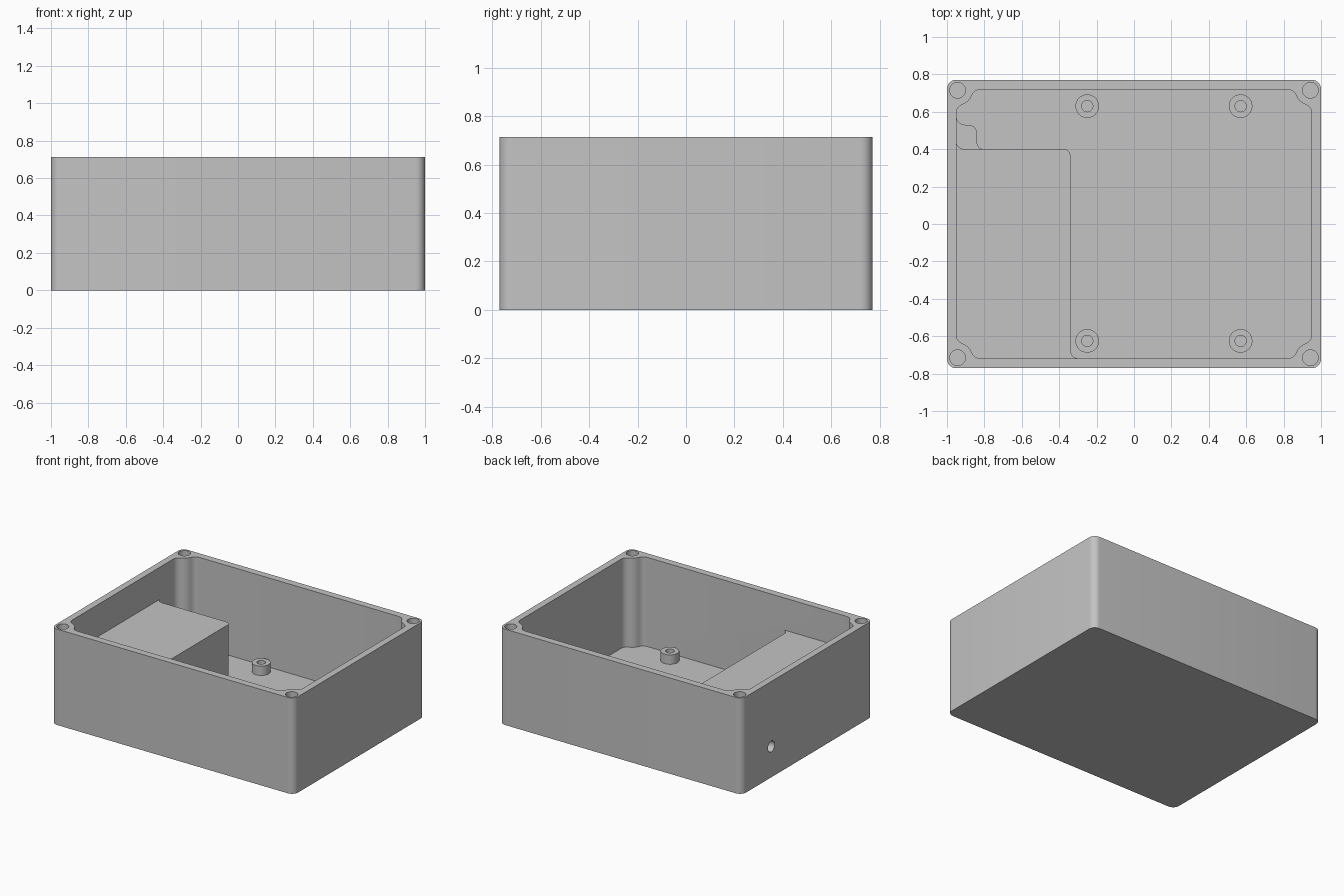
import bpy, bmesh, math
from mathutils import Vector, Matrix

cube = bpy.data.objects.get("Cube")
if cube:
    bpy.data.objects.remove(cube, do_unlink=True)

grey = bpy.data.materials.new("grey plastic")
grey.use_nodes = True
COLOR = (0.55, 0.55, 0.55, 1)
grey.diffuse_color = COLOR
grey.node_tree.nodes["Principled BSDF"].inputs["Base Color"].default_value = COLOR

W, D, H = 1.0, 0.771, 0.714         # half width, half depth, height
IX, IY, FLOOR = 0.95, 0.718, 0.05   # inner wall faces and floor level
SX, SY = 0.943, 0.715               # lid screw centres
TOP, CEIL = 0.475, 0.42             # housing top and its ceiling


def arc(c, r, a, b, n=8):
    return [Vector((c[0] + r * math.cos(a + (b - a) * i / n),
                    c[1] + r * math.sin(a + (b - a) * i / n))) for i in range(n + 1)]


def rounded(points, n=7):
    """Polygon from (x, y, radius) corners, each replaced by a tangent arc."""
    out = []
    for i, (x, y, r) in enumerate(points):
        p = Vector((x, y))
        if not r:
            out.append(p)
            continue
        u = (Vector(points[i - 1][:2]) - p).normalized()
        v = (Vector(points[(i + 1) % len(points)][:2]) - p).normalized()
        half = u.angle(v) / 2
        c = p + (u + v).normalized() * (r / math.sin(half))
        s, e = p + u * (r / math.tan(half)) - c, p + v * (r / math.tan(half)) - c
        a = math.atan2(s.y, s.x)
        turn = math.atan2(s.x * e.y - s.y * e.x, s.dot(e))
        out += arc(c, r, a, a + turn, n)
    return out


def box(x0, x1, y0, y1, r=0.0):
    return rounded([(x0, y0, r), (x1, y0, r), (x1, y1, r), (x0, y1, r)])


def circle(x, y, r, n=32):
    return arc((x, y), r, 0, 2 * math.pi, n)[:-1]


def prism(name, outline, z0, z1, matrix=None):
    bm = bmesh.new()
    face = bm.faces.new([bm.verts.new((p.x, p.y, z0)) for p in outline])
    top = bmesh.ops.extrude_face_region(bm, geom=[face])["geom"]
    bmesh.ops.translate(bm, vec=(0, 0, z1 - z0),
                        verts=[g for g in top if isinstance(g, bmesh.types.BMVert)])
    if matrix:
        bm.transform(matrix)
    bmesh.ops.recalc_face_normals(bm, faces=bm.faces)
    mesh = bpy.data.meshes.new(name)
    bm.to_mesh(mesh)
    bm.free()
    mesh.materials.append(grey)
    ob = bpy.data.objects.new(name, mesh)
    bpy.context.collection.objects.link(ob)
    return ob


def combine(target, tool, operation):
    mod = target.modifiers.new("bool", 'BOOLEAN')
    mod.operation, mod.object, mod.solver = operation, tool, 'EXACT'
    bpy.context.view_layer.objects.active = target
    bpy.ops.object.modifier_apply(modifier=mod.name)
    bpy.data.objects.remove(tool, do_unlink=True)


def finish(ob):
    bpy.ops.object.select_all(action='DESELECT')
    ob.select_set(True)
    bpy.context.view_layer.objects.active = ob
    bpy.ops.object.shade_smooth_by_angle(angle=math.radians(30))


def corner(sx, sy):
    """Inner wall outline around one screw post, counter-clockwise."""
    f, b = 0.05, 0.08
    post = Vector((SX, SY))
    c1 = Vector((IX - f, SY - math.sqrt((f + b) ** 2 - (SX - IX + f) ** 2)))
    c2 = Vector((SX - math.sqrt((f + b) ** 2 - (SY - IY + f) ** 2), IY - f))
    ang = lambda v: math.atan2(v.y, v.x)
    pts = arc(c1, f, 0, ang(post - c1))
    pts += arc(post, b, ang(c1 - post), ang(c2 - post))[1:-1]
    pts += arc(c2, f, ang(post - c2), math.pi / 2)
    pts = [Vector((p.x * sx, p.y * sy)) for p in pts]
    return pts if sx * sy > 0 else pts[::-1]


# Outer shell with its cavity
case = prism("enclosure", box(-W, W, -D, D, 0.05), 0, H)
cavity = corner(1, 1) + corner(-1, 1) + corner(-1, -1) + corner(1, -1)
combine(case, prism("cavity", cavity, FLOOR, H + 0.1), 'DIFFERENCE')

# Raised socket housing, flared into the walls
housing = rounded([(-0.975, -0.745, 0), (-0.29, -0.745, 0), (-0.29, -0.719, 0),
                   (-0.34, -0.719, 0.045), (-0.34, 0.4, 0.035), (-0.951, 0.4, 0.045),
                   (-0.951, 0.45, 0), (-0.975, 0.45, 0)])
combine(case, prism("housing", housing, 0.02, TOP), 'UNION')

# Lower boss for the socket screw
boss = rounded([(-0.975, 0.36, 0), (-0.79, 0.36, 0), (-0.79, 0.399, 0), (-0.84, 0.399, 0.04),
                (-0.84, 0.53, 0.045), (-0.951, 0.53, 0.05), (-0.951, 0.585, 0), (-0.975, 0.585, 0)])
combine(case, prism("boss", boss, 0.02, 0.37), 'UNION')

# Pocket inside the housing, keeping the corner post
pocket = corner(-1, -1) + [Vector(p) for p in ((-0.39, -IY), (-0.39, 0.35), (-IX, 0.35))]
combine(case, prism("pocket", pocket, FLOOR, CEIL), 'DIFFERENCE')

# Socket opening through the side wall: outline in y, z
side = Matrix(((0, 0, 1, 0), (1, 0, 0, 0), (0, 1, 0, 0), (0, 0, 0, 1)))
opening = rounded([(-0.685, FLOOR, 0), (0.33, FLOOR, 0.03), (0.33, 0.14, 0.03), (0.49, 0.14, 0.04),
                   (0.49, 0.32, 0.04), (0.33, 0.32, 0.03), (0.33, CEIL, 0.03), (-0.685, CEIL, 0)])
combine(case, prism("opening", opening, -1.1, -IX, side), 'DIFFERENCE')
combine(case, prism("socket_hole", circle(0.425, 0.23, 0.04), -1.1, -0.87, side), 'DIFFERENCE')

# Lid screw holes in the corner posts
for sx in (-1, 1):
    for sy in (-1, 1):
        combine(case, prism("hole", circle(sx * SX, sy * SY, 0.042), 0.46, H + 0.1), 'DIFFERENCE')
finish(case)

# Circuit board standoffs with blind holes
for x, side_name in ((-0.25, "right"), (0.57, "left")):
    for y, end in ((-0.625, "front"), (0.63, "back")):
        post = prism(f"standoff_{end}_{side_name}", circle(x, y, 0.063), FLOOR - 0.01, 0.12)
        combine(post, prism("hole", circle(x, y, 0.03), FLOOR + 0.005, 0.2), 'DIFFERENCE')
        finish(post)
